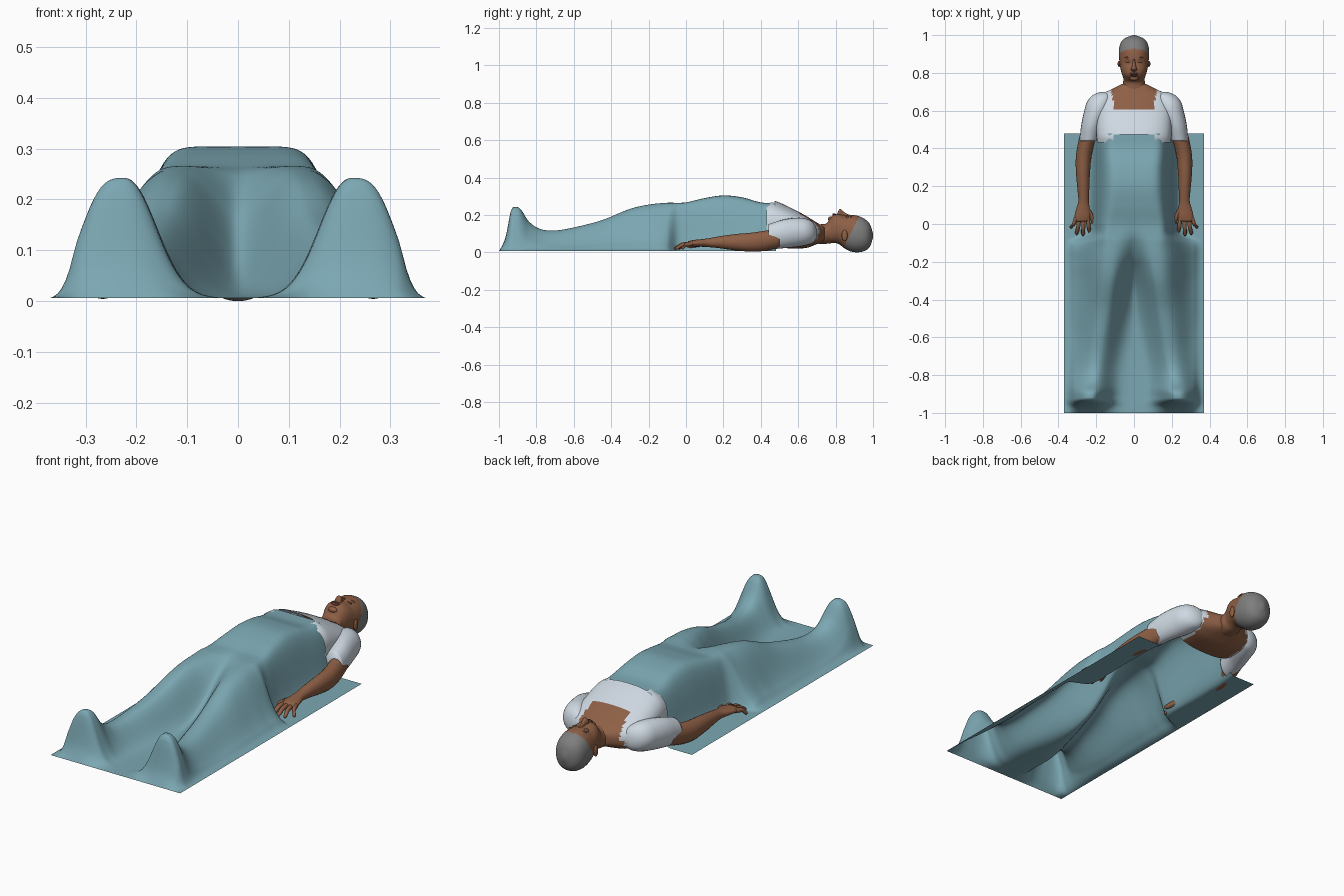
import bpy, bmesh, math
from mathutils import Vector

old = bpy.data.objects.get("Cube")
if old:
    bpy.data.objects.remove(old, do_unlink=True)


def material(name, rgb):
    m = bpy.data.materials.new(name)
    m.use_nodes = True
    m.diffuse_color = (*rgb, 1)
    m.node_tree.nodes["Principled BSDF"].inputs["Base Color"].default_value = (*rgb, 1)
    return m


TEAL = material("teal_cloth", (0.20, 0.39, 0.45))
SKIN = material("brown_skin", (0.27, 0.115, 0.06))
WHITE = material("pale_shirt", (0.62, 0.69, 0.76))
GREY = material("grey_hair", (0.21, 0.21, 0.21))
LIP = material("dark_lip", (0.17, 0.06, 0.04))


def finish(name, bm, mats, normals=True):
    if normals:
        bmesh.ops.recalc_face_normals(bm, faces=bm.faces)
    for f in bm.faces:
        f.smooth = True
    me = bpy.data.meshes.new(name)
    bm.to_mesh(me)
    bm.free()
    for m in mats:
        me.materials.append(m)
    ob = bpy.data.objects.new(name, me)
    bpy.context.collection.objects.link(ob)
    return ob


def sample(rows, t):
    """Smooth interpolation of rows keyed by their first value."""
    t = min(max(t, rows[0][0]), rows[-1][0])
    i = max(k for k in range(len(rows) - 1) if rows[k][0] <= t)
    a, b = rows[i], rows[i + 1]
    p, n = rows[max(i - 1, 0)], rows[min(i + 2, len(rows) - 1)]
    d = b[0] - a[0]
    u = (t - a[0]) / d
    out = []
    for k in range(1, len(a)):
        ma = (b[k] - p[k]) / (b[0] - p[0]) * d
        mb = (n[k] - a[k]) / (n[0] - a[0]) * d
        out.append((2*u**3 - 3*u*u + 1) * a[k] + (u**3 - 2*u*u + u) * ma
                   + (3*u*u - 2*u**3) * b[k] + (u**3 - u*u) * mb)
    return out


def loft(name, rows, mats, side=1, sides=24, steps=24, power=1.0, rule=None, cut=None, caps=True):
    """Skin of rounded sections along y; rows are (y, centre x, half width, low z, high z)."""
    rows = sorted(rows)
    bm = bmesh.new()
    rings = []
    for s in range(steps + 1):
        y = rows[0][0] + (rows[-1][0] - rows[0][0]) * s / steps
        cx, hw, lo, hi = sample(rows, y)
        ring = []
        for k in range(sides):
            a = math.tau * k / sides
            c, sn = math.cos(a), math.sin(a)
            x = cx + hw * math.copysign(abs(c) ** power, c)
            z = (lo + hi) / 2 + (hi - lo) / 2 * math.copysign(abs(sn) ** power, sn)
            ring.append(bm.verts.new((side * x, y, z)))
        rings.append(ring)
    for r0, r1 in zip(rings, rings[1:]):
        for k in range(sides):
            j = (k + 1) % sides
            bm.faces.new((r0[k], r0[j], r1[j], r1[k]))
    if caps:
        bm.faces.new(rings[0])
        bm.faces.new(rings[-1])
    bmesh.ops.recalc_face_normals(bm, faces=bm.faces)
    if rule:
        for f in bm.faces:
            f.material_index = rule(f.calc_center_median())
    if cut:
        gone = [f for f in bm.faces if cut(f.calc_center_median())]
        bmesh.ops.delete(bm, geom=gone, context='FACES')
    return finish(name, bm, mats, normals=False)


def blob(name, centre, size, mat):
    bm = bmesh.new()
    bmesh.ops.create_uvsphere(bm, u_segments=16, v_segments=10, radius=1)
    for v in bm.verts:
        v.co = Vector(centre) + Vector([a * b for a, b in zip(v.co, size)])
    return finish(name, bm, [mat])


# Blanket draped over the body: (y, height, ridge x, inner spread, outer spread, outer power)
drape = [
    (-1.0, .004, .23, .10, .10, 3), (-.965, .08, .23, .095, .10, 3),
    (-.935, .225, .228, .088, .10, 3), (-.91, .242, .225, .085, .10, 3),
    (-.885, .232, .222, .085, .10, 3), (-.84, .165, .215, .085, .10, 2.6),
    (-.78, .125, .205, .085, .10, 2.4), (-.70, .117, .19, .085, .105, 2.4),
    (-.60, .133, .175, .09, .11, 2.4), (-.45, .172, .15, .095, .13, 2.4),
    (-.30, .232, .13, .11, .14, 2.5), (-.20, .255, .12, .15, .15, 2.6),
    (-.10, .265, .11, .25, .15, 2.8), (-.05, .265, .10, .40, .115, 4.5),
    (0, .267, .08, .6, .125, 6), (.10, .290, .05, 1, .15, 6),
    (.20, .304, .03, 1, .168, 6), (.30, .294, .03, 1, .168, 6),
    (.40, .267, .05, 1, .15, 6), (.48, .262, .06, 1, .135, 6)]


def drape_height(x, y):
    top, ridge, inner, outer, power = sample(drape, y)
    d = math.sqrt(x * x + .0003) - ridge
    fall = (-d / inner) ** 2.2 if d < 0 else (d / outer) ** power
    edge = min(1, (.37 - abs(x)) / .05)
    return .006 + max(top - .006, 0) * math.exp(-fall) * edge


bm = bmesh.new()
NX, NY = 96, 190
grid = [[bm.verts.new((x, y, drape_height(x, y)))
         for x in (-.37 + .74 * i / NX for i in range(NX + 1))]
        for y in (-1 + 1.48 * j / NY for j in range(NY + 1))]
for j in range(NY):
    for i in range(NX):
        bm.faces.new((grid[j][i], grid[j][i + 1], grid[j + 1][i + 1], grid[j + 1][i]))
finish("blanket", bm, [TEAL], normals=False)


# Shirt body with a scooped neckline and bare upper back
def bare(c):
    front = c.z > .1 and c.y > .605 and abs(c.x) < .10 + .2 * (c.y - .605)
    back = c.z <= .1 and abs(c.x) < .14
    return 1 if front or back else 0


def open_hem(c):
    hem = .475 if abs(c.x) < .105 else .43
    return c.y < hem or (c.z < .12 and c.y < .54)


loft("shirt_body", [(.42, 0, .195, .03, .268), (.46, 0, .198, .025, .278), (.50, 0, .20, .02, .266),
                    (.55, 0, .20, .02, .243), (.60, 0, .198, .02, .218), (.65, 0, .19, .025, .190),
                    (.69, 0, .165, .04, .165), (.715, 0, .115, .05, .150), (.74, 0, .065, .06, .14)],
     [WHITE, SKIN], sides=64, steps=60, power=.8, rule=bare, cut=open_hem)


# Neck and head in one skin, with the hair as a cap
def hair(c):
    return 1 if c.y > .85 + .5 * max(0, c.z - .04) else 0


loft("head", [(.68, 0, .07, .05, .15), (.72, 0, .063, .045, .15), (.752, 0, .058, .046, .156),
              (.77, 0, .056, .048, .182), (.79, 0, .063, .05, .201), (.815, 0, .070, .045, .204),
              (.85, 0, .076, .02, .198), (.88, 0, .079, .005, .20), (.92, 0, .080, 0, .195),
              (.96, 0, .070, .01, .175), (.985, 0, .046, .033, .147), (1.0, 0, .006, .08, .10)],
     [SKIN, GREY], sides=48, steps=80, power=.92, rule=hair)

# Face
loft("nose", [(.808, 0, .008, .19, .206), (.815, 0, .018, .185, .222), (.824, 0, .014, .185, .232),
              (.85, 0, .008, .18, .212), (.875, 0, .006, .18, .200)], [SKIN], sides=16, steps=16)
blob("upper_lip", (0, .796, .203), (.024, .005, .006), LIP)
blob("lower_lip", (0, .787, .202), (.020, .005, .006), LIP)
blob("chin", (0, .773, .178), (.026, .014, .014), SKIN)

for side, word in ((1, "left"), (-1, "right")):
    blob(word + "_eyelid", (side * .031, .862, .187), (.015, .008, .009), SKIN)
    blob(word + "_eye_line", (side * .031, .857, .192), (.012, .002, .004), LIP)
    blob(word + "_brow", (side * .032, .882, .189), (.018, .004, .006), SKIN)
    blob(word + "_ear", (side * .079, .848, .09), (.008, .016, .030), SKIN)

    # Sleeve, arm and hand
    loft(word + "_sleeve", [(.70, .155, .02, .08, .12), (.685, .165, .05, .055, .155),
                            (.65, .18, .067, .04, .178), (.60, .195, .068, .03, .185),
                            (.52, .222, .058, .022, .175), (.44, .238, .050, .015, .150)],
         [WHITE], side, steps=30)
    loft(word + "_arm", [(.50, .235, .045, .025, .13), (.42, .255, .043, .008, .115),
                         (.35, .267, .041, .004, .105), (.27, .270, .037, .01, .098),
                         (.18, .268, .031, .022, .086), (.12, .267, .028, .028, .075),
                         (.08, .270, .036, .03, .070), (.04, .273, .042, .03, .066),
                         (.012, .278, .038, .03, .060)], [SKIN], side, steps=40)
    fingers = (("index", .245, .236, -.048), ("middle", .267, .270, -.064),
               ("ring", .289, .303, -.057), ("little", .307, .332, -.025))
    for finger, x0, x1, tip in fingers:
        mid = (.02 + tip) / 2
        loft(f"{word}_{finger}_finger",
             [(.035, x0, .011, .034, .058), (mid, (x0 + x1) / 2, .0105, .028, .052),
              (tip + .01, x1, .009, .014, .034), (tip, x1, .003, .018, .026)],
             [SKIN], side, sides=12, steps=12)
    loft(word + "_thumb", [(.085, .25, .014, .032, .06), (.045, .228, .014, .026, .054),
                           (.0, .212, .010, .02, .042), (-.012, .209, .004, .026, .036)],
         [SKIN], side, sides=12, steps=12)
